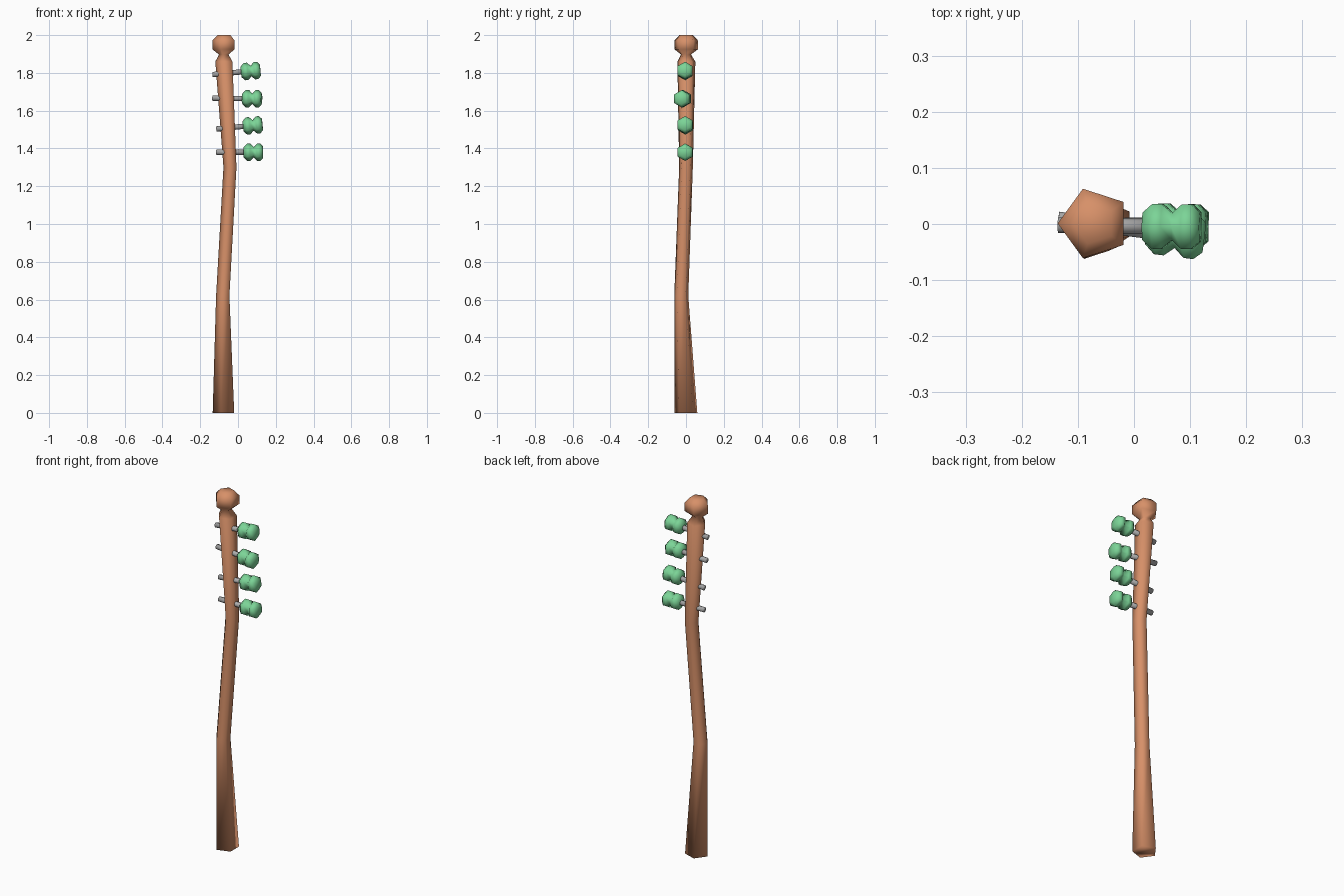
import bpy, bmesh, math
from mathutils import Vector, Matrix

cube = bpy.data.objects.get("Cube")
if cube:
    bpy.data.objects.remove(cube, do_unlink=True)


def material(name, color):
    m = bpy.data.materials.new(name)
    m.use_nodes = True
    m.diffuse_color = (*color, 1)
    m.node_tree.nodes["Principled BSDF"].inputs["Base Color"].default_value = (*color, 1)
    return m


wood = material("warm wood", (0.68, 0.28, 0.14))
glass = material("green glass", (0.2, 0.66, 0.31))
steel = material("grey steel", (0.42, 0.42, 0.42))


def loft(name, rings, sides, start, mat, matrix=Matrix()):
    """Skin rings of (x, y, z, radius) into a closed smooth-shaded tube."""
    bm = bmesh.new()
    loops = []
    for x, y, z, r in rings:
        angles = [start + math.tau * i / sides for i in range(sides)]
        loops.append([bm.verts.new((x + r * math.cos(a), y + r * math.sin(a), z))
                      for a in angles])
    for low, high in zip(loops, loops[1:]):
        for i in range(sides):
            j = (i + 1) % sides
            bm.faces.new((low[i], low[j], high[j], high[i]))
    bm.faces.new(loops[0][::-1])
    bm.faces.new(loops[-1])
    bm.transform(matrix)
    for f in bm.faces:
        f.smooth = True
    mesh = bpy.data.meshes.new(name)
    bm.to_mesh(mesh)
    bm.free()
    mesh.materials.append(mat)
    obj = bpy.data.objects.new(name, mesh)
    bpy.context.collection.objects.link(obj)
    return obj


# Crooked five-sided post with a knob on top
loft("post", [
    (-0.071, 0, 0, 0.063),
    (-0.077, -0.025, 0.62, 0.039),
    (-0.039, 0, 1.3, 0.038),
    (-0.07, 0.002, 1.86, 0.05),
    (-0.073, 0, 1.897, 0.028),
    (-0.071, 0.001, 1.925, 0.065),
    (-0.071, 0.001, 1.972, 0.065),
    (-0.071, 0.001, 2.0, 0.038),
], 5, math.pi, wood)

# Double-bulged insulator profile: (distance along axis, radius)
profile = [(0, 0.028), (0.018, 0.046), (0.035, 0.046), (0.053, 0.028),
           (0.071, 0.046), (0.088, 0.046), (0.103, 0.03)]

# Each pin: its far end and the inner end of its insulator
pins = [
    ((-0.115, 0, 1.38), (0.03, -0.003, 1.38)),
    ((-0.115, 0, 1.503), (0.027, -0.003, 1.517)),
    ((-0.135, 0.008, 1.666), (0.023, -0.012, 1.664)),
    ((-0.135, -0.002, 1.791), (0.016, -0.004, 1.805)),
]
for n, (a, b) in enumerate(pins, 1):
    a, b = Vector(a), Vector(b)
    axis = (b - a).normalized()
    side = Vector((0, 1, 0)).cross(axis).normalized()
    turn = Matrix((side, axis.cross(side), axis)).transposed().to_4x4()
    loft(f"pin_{n}", [(0, 0, 0, 0.014), (0, 0, (b - a).length + 0.02, 0.014)],
         8, 0, steel, Matrix.Translation(a) @ turn)
    loft(f"insulator_{n}", [(0, 0, d, r) for d, r in profile],
         6, 0, glass, Matrix.Translation(b) @ turn)
